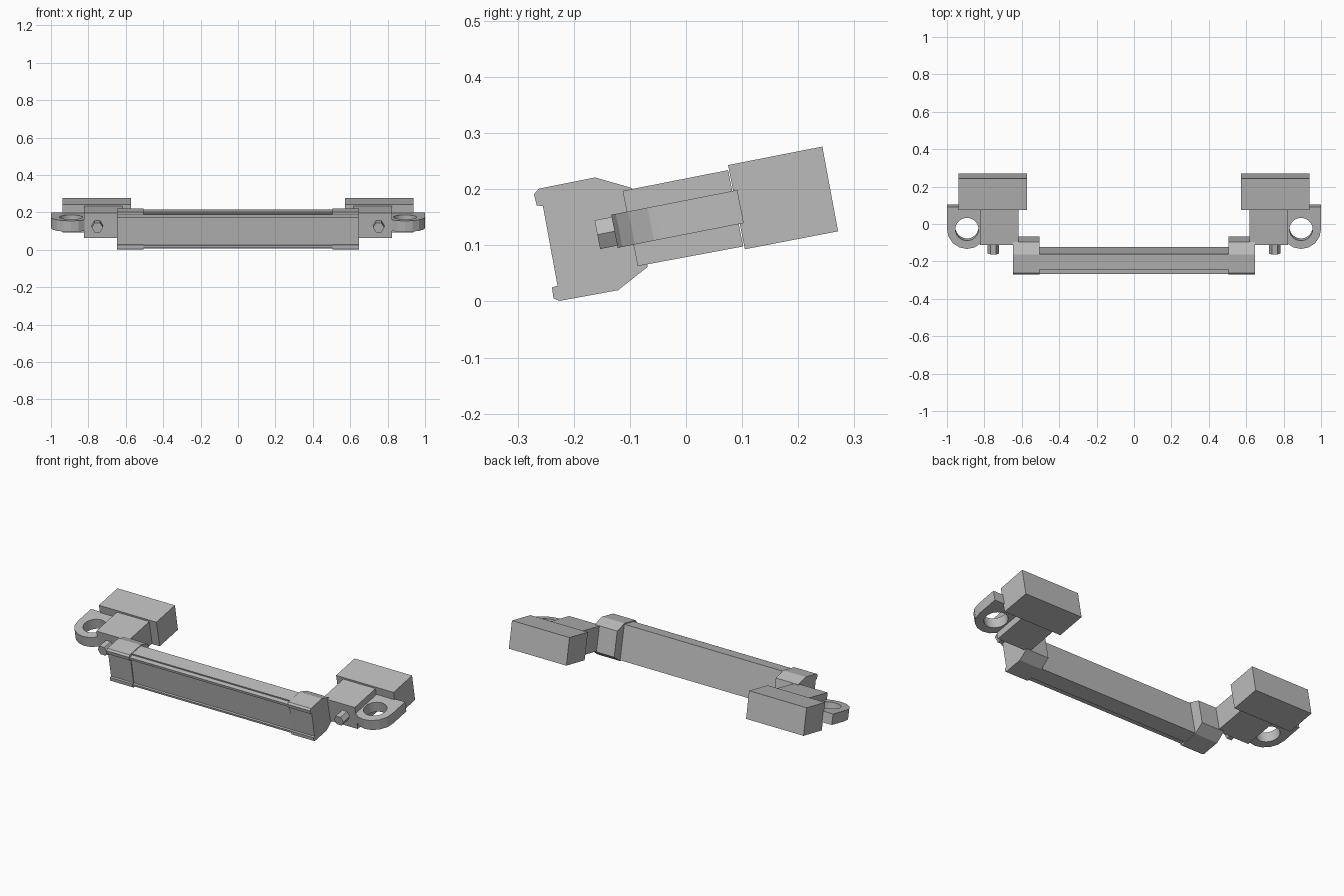
import bpy, bmesh, math
from mathutils import Matrix, Vector

cube = bpy.data.objects.get("Cube")
if cube:
    bpy.data.objects.remove(cube, do_unlink=True)

TILT = math.radians(11.1)

grey = bpy.data.materials.new("plain_grey")
grey.use_nodes = True
colour = (0.5, 0.5, 0.5, 1)
grey.diffuse_color = colour
grey.node_tree.nodes["Principled BSDF"].inputs["Base Color"].default_value = colour


def finish(name, bm):
    """Turn a bmesh into a named grey object."""
    bmesh.ops.recalc_face_normals(bm, faces=bm.faces)
    mesh = bpy.data.meshes.new(name)
    bm.to_mesh(mesh)
    bm.free()
    mesh.materials.append(grey)
    obj = bpy.data.objects.new(name, mesh)
    bpy.context.collection.objects.link(obj)
    return obj


def prism(name, loops, depth, matrix):
    """Extrude flat outlines (the first outer, the others holes) by depth along local z."""
    bm = bmesh.new()
    edges = []
    for loop in loops:
        verts = [bm.verts.new((u, v, 0)) for u, v in loop]
        if len(loops) == 1:
            bm.faces.new(verts)
        else:
            edges += [bm.edges.new((a, b)) for a, b in zip(verts, verts[1:] + verts[:1])]
    if edges:
        bmesh.ops.triangle_fill(bm, edges=edges, use_beauty=True, normal=(0, 0, 1))
    grown = bmesh.ops.extrude_face_region(bm, geom=bm.faces[:])["geom"]
    moved = [g for g in grown if isinstance(g, bmesh.types.BMVert)]
    bmesh.ops.translate(bm, verts=moved, vec=(0, 0, depth))
    bm.transform(matrix)
    return finish(name, bm)


def side_prism(name, profile, x0, x1):
    """Extrude a (y, z) side profile from x0 to x1."""
    axes = Matrix(((0, 0, 1, min(x0, x1)), (1, 0, 0, 0), (0, 1, 0, 0), (0, 0, 0, 1)))
    return prism(name, [profile], abs(x1 - x0), axes)


def arc(radius, start, end, steps, closed=False):
    count = steps if closed else steps + 1
    angles = [start + (end - start) * i / steps for i in range(count)]
    return [(radius * math.cos(a), radius * math.sin(a)) for a in angles]


# Side profiles
cap_profile = [(-.271, .191), (-.262, .201), (-.162, .221), (-.096, .202), (-.068, .062),
               (-.121, .02), (-.225, .001), (-.236, .005), (-.239, .025), (-.229, .028),
               (-.255, .17), (-.266, .171)]
bar_profile = [(-.243, .201), (-.161, .216), (-.122, .024), (-.205, .008), (-.207, .014),
               (-.231, .010), (-.234, .022), (-.224, .025), (-.250, .173),
               (-.263, .174), (-.266, .188), (-.241, .193)]
arm_profile = [(-.113, .197), (.075, .234), (.102, .098), (-.086, .063)]
foot_profile = [(.075, .243), (.243, .276), (.271, .125), (.105, .093)]

# Long centre bar
side_prism("grip_bar", bar_profile, -.51, .51)

# Lug outline, round at the front with a hole
lug_outline = arc(.107, math.pi, 2 * math.pi, 8) + [(.107, .122), (-.107, .122)]
lug_hole = arc(.062, 0, 2 * math.pi, 24, True)
hexagon = arc(.03, 0, 2 * math.pi, 6, True)

for side, s in (("left", 1), ("right", -1)):
    side_prism(side + "_end_cap", cap_profile, s * .505, s * .648)
    side_prism(side + "_arm", arm_profile, s * .618, s * .823)
    side_prism(side + "_foot_block", foot_profile, s * .572, s * .938)

    # Mounting lug
    tilt = Matrix.Rotation(TILT, 4, 'X')
    place = Matrix.Translation((s * .893, -.0225, .1456)) @ tilt
    lug = prism(side + "_mounting_lug", [lug_outline, lug_hole], .06,
                place @ Matrix.Translation((0, 0, -.03)))
    bpy.ops.object.select_all(action='DESELECT')
    lug.select_set(True)
    bpy.context.view_layer.objects.active = lug
    bpy.ops.object.shade_smooth_by_angle(angle=math.radians(20))

    # Hexagonal bolt head on the front of the arm
    bolt_place = Matrix.Translation((s * .752, -.158, .119)) @ tilt @ Matrix.Rotation(-math.pi / 2, 4, 'X')
    prism(side + "_hex_bolt", [hexagon], .08, bolt_place)
